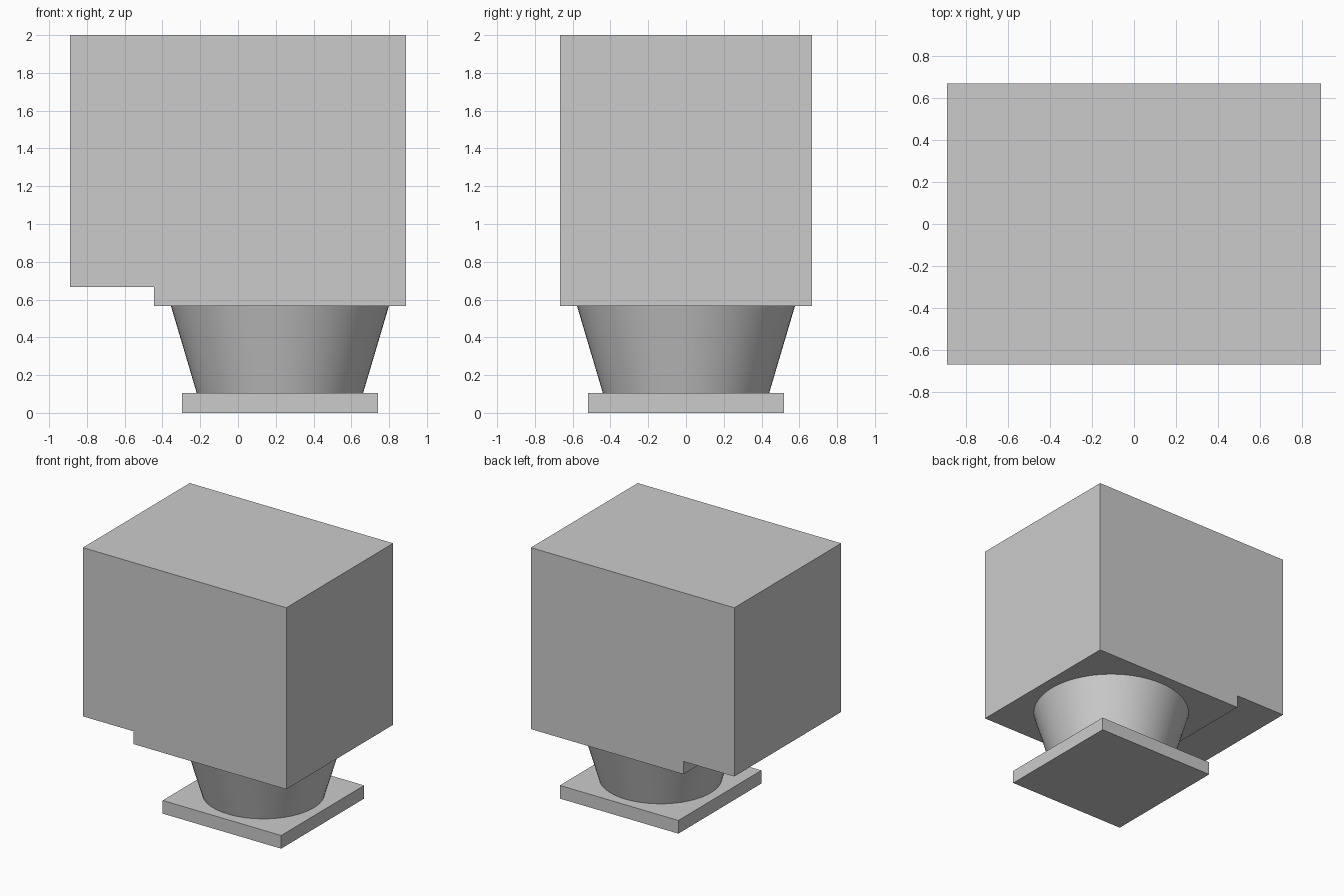
import bpy
import math

cube = bpy.data.objects.get("Cube")
if cube:
    bpy.data.objects.remove(cube, do_unlink=True)

grey = bpy.data.materials.new("plain_grey")
grey.use_nodes = True
colour = (0.6, 0.6, 0.6, 1)
grey.diffuse_color = colour
grey.node_tree.nodes["Principled BSDF"].inputs["Base Color"].default_value = colour

HALF_X, HALF_Y = 0.889, 0.667   # housing half sizes
NECK_X = 0.222                  # centre of neck and foot
FOOT_TOP, NECK_TOP, STEP_TOP = 0.104, 0.566, 0.667


def extrude_profile(name, outline, half_depth):
    """Extrude an x-z outline along y, centred on y = 0."""
    n = len(outline)
    verts = [(x, y, z) for y in (-half_depth, half_depth) for x, z in outline]
    faces = [list(range(n)), list(range(2 * n - 1, n - 1, -1))]
    faces += [[(i + 1) % n, i, n + i, n + (i + 1) % n] for i in range(n)]
    mesh = bpy.data.meshes.new(name)
    mesh.from_pydata(verts, [], faces)
    mesh.materials.append(grey)
    obj = bpy.data.objects.new(name, mesh)
    bpy.context.collection.objects.link(obj)
    return obj


# Housing with a raised step under its right end
extrude_profile("housing", [
    (-HALF_X, STEP_TOP), (-HALF_X / 2, STEP_TOP), (-HALF_X / 2, NECK_TOP),
    (HALF_X, NECK_TOP), (HALF_X, 2), (-HALF_X, 2)], HALF_Y)

# Square foot plate
foot = 0.518
extrude_profile("foot_plate", [
    (NECK_X - foot, 0), (NECK_X + foot, 0),
    (NECK_X + foot, FOOT_TOP), (NECK_X - foot, FOOT_TOP)], foot)

# Tapered round neck
bpy.ops.mesh.primitive_cone_add(
    vertices=64, radius1=0.44, radius2=0.577, depth=NECK_TOP - FOOT_TOP,
    location=(NECK_X, 0, (FOOT_TOP + NECK_TOP) / 2))
neck = bpy.context.object
neck.name = "tapered_neck"
neck.data.materials.append(grey)
bpy.ops.object.shade_smooth_by_angle(angle=math.radians(30))
